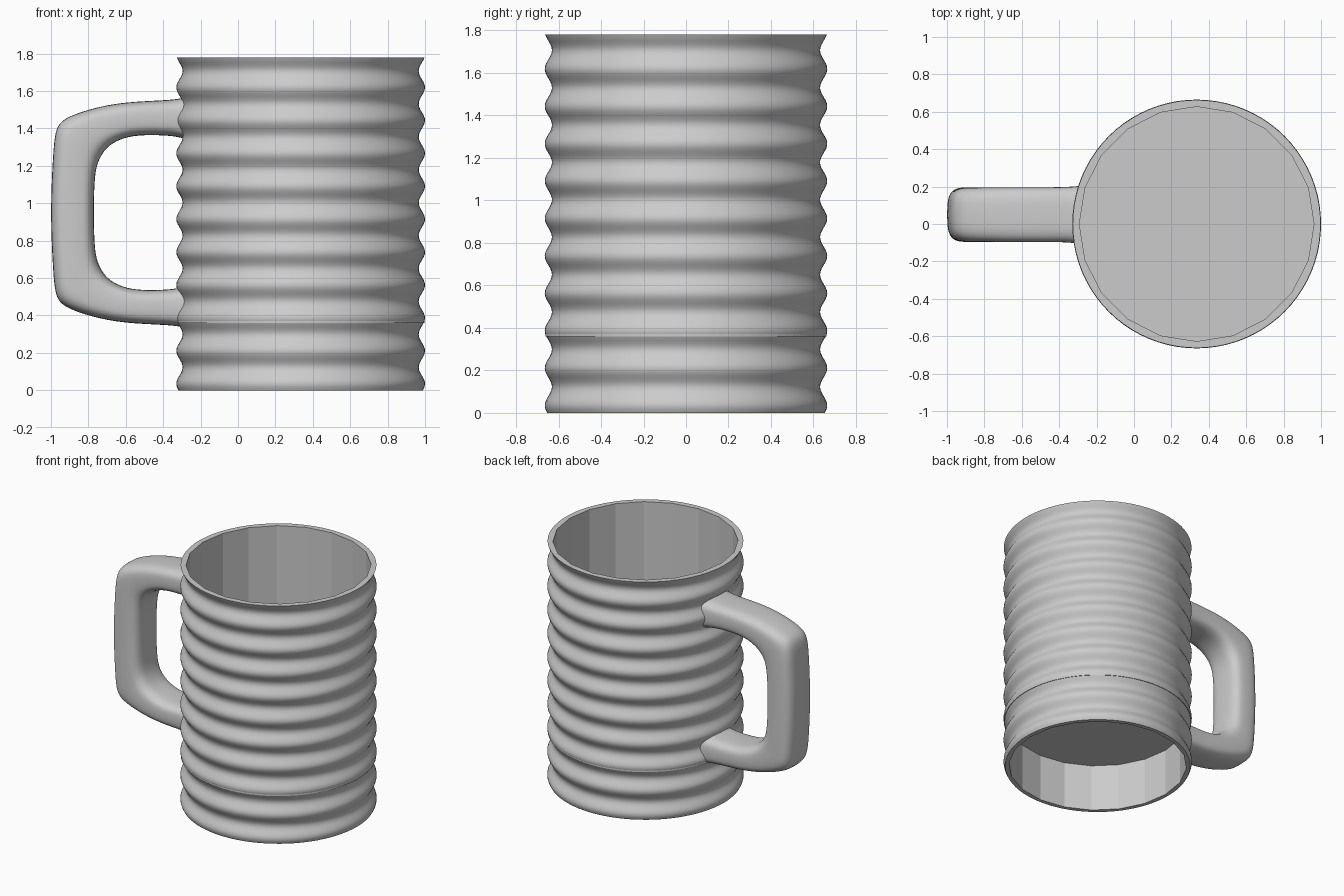
import bpy, bmesh
from math import sin, cos, pi, sqrt, copysign

if "Cube" in bpy.data.objects:
    bpy.data.objects.remove(bpy.data.objects["Cube"])

AXIS_X, HEIGHT = 0.335, 1.78
RIB_MEAN, RIB_DEPTH, RIB_PITCH, RIB_START = 0.648, 0.017, 0.176, 0.035
INNER_R, INNER_SIDES, OUTER_SIDES = 0.627, 20, 80

grey = bpy.data.materials.new("plain grey")
grey.use_nodes = True
colour = (0.6, 0.6, 0.6, 1)
grey.diffuse_color = colour
grey.node_tree.nodes["Principled BSDF"].inputs["Base Color"].default_value = colour


def finish(bm, name):
    bmesh.ops.recalc_face_normals(bm, faces=bm.faces)
    mesh = bpy.data.meshes.new(name)
    bm.to_mesh(mesh)
    bm.free()
    mesh.materials.append(grey)
    obj = bpy.data.objects.new(name, mesh)
    bpy.context.collection.objects.link(obj)
    return obj


def skin(bm, rings, smooth):
    """Join successive closed rings of points with quads."""
    rings = [[bm.verts.new(p) for p in ring] for ring in rings]
    for a, b in zip(rings, rings[1:]):
        for i in range(len(a)):
            j = (i + 1) % len(a)
            bm.faces.new((a[i], a[j], b[j], b[i])).smooth = smooth
    return rings


def circle(radius, z, sides):
    angles = [2 * pi * i / sides for i in range(sides)]
    return [(AXIS_X + radius * cos(a), radius * sin(a), z) for a in angles]


def ring_edges(bm, ring):
    return [bm.edges.get((v, ring[i - 1])) for i, v in enumerate(ring)]


# Ribbed body: wavy smooth outside, faceted inside, flat rims
def rib_radius(z):
    return RIB_MEAN + RIB_DEPTH * cos(2 * pi * (z - RIB_START) / RIB_PITCH)


bm = bmesh.new()
steps = 120
levels = [HEIGHT * i / steps for i in range(steps + 1)]
outer = skin(bm, [circle(rib_radius(z), z, OUTER_SIDES) for z in levels], True)
inner = skin(bm, [circle(INNER_R, z, INNER_SIDES) for z in (0, HEIGHT)], False)
for end in (0, -1):
    ratio = OUTER_SIDES // INNER_SIDES
    big, small = outer[end], inner[end]
    for i in range(INNER_SIDES):
        span = [big[(i * ratio + k) % OUTER_SIDES] for k in range(ratio + 1)]
        bm.faces.new(span + [small[(i + 1) % INNER_SIDES], small[i]])
finish(bm, "ribbed_body")

# Raised floor, whose edge just reaches the wall surface
bm = bmesh.new()
disc = skin(bm, [circle(0.662, z, OUTER_SIDES) for z in (0.36, 0.395)], False)
for ring in disc:
    bm.faces.new(ring)
finish(bm, "floor")

# Handle: outer and inner outline of the upper half, mirrored about its middle
MID_Z, MID_Y, HALF_WIDTH = 0.95, 0.05, 0.147
half = [
    ((-0.31, 0.615), (-0.31, 0.395)),
    ((-0.35, 0.602), (-0.35, 0.412)),
    ((-0.55, 0.595), (-0.54, 0.417)),
    ((-0.70, 0.577), (-0.64, 0.39)),
    ((-0.84, 0.54), (-0.70, 0.35)),
    ((-0.95, 0.495), (-0.735, 0.30)),
    ((-0.98, 0.43), (-0.755, 0.25)),
    ((-0.99, 0.30), (-0.765, 0.19)),
    ((-1.0, 0.10), (-0.77, 0.08)),
]
lower = [tuple((x, -z) for x, z in pair) for pair in reversed(half)]
stations = half + lower


def rounded(t):
    return copysign(abs(t) ** 0.6, t)


def section(index, sides=24):
    (ox, oz), (ix, iz) = stations[index]
    at_wall = index in (0, len(stations) - 1)
    width = HALF_WIDTH * (1.08 if at_wall else 1)
    ring = []
    for k in range(sides):
        a = 2 * pi * k / sides
        u, v = rounded(cos(a)), rounded(sin(a))
        x = (ox + ix) / 2 + u * (ox - ix) / 2
        y = MID_Y + v * width
        z = MID_Z + (oz + iz) / 2 + u * (oz - iz) / 2
        if at_wall:  # wrap the end onto the body
            x = AXIS_X - sqrt(INNER_R ** 2 - y ** 2)
        ring.append((x, y, z))
    return ring


bm = bmesh.new()
skin(bm, [section(i) for i in range(len(stations))], True)
handle = finish(bm, "handle")
handle.modifiers.new("Smooth", "SUBSURF").levels = 2
handle.modifiers["Smooth"].render_levels = 2
